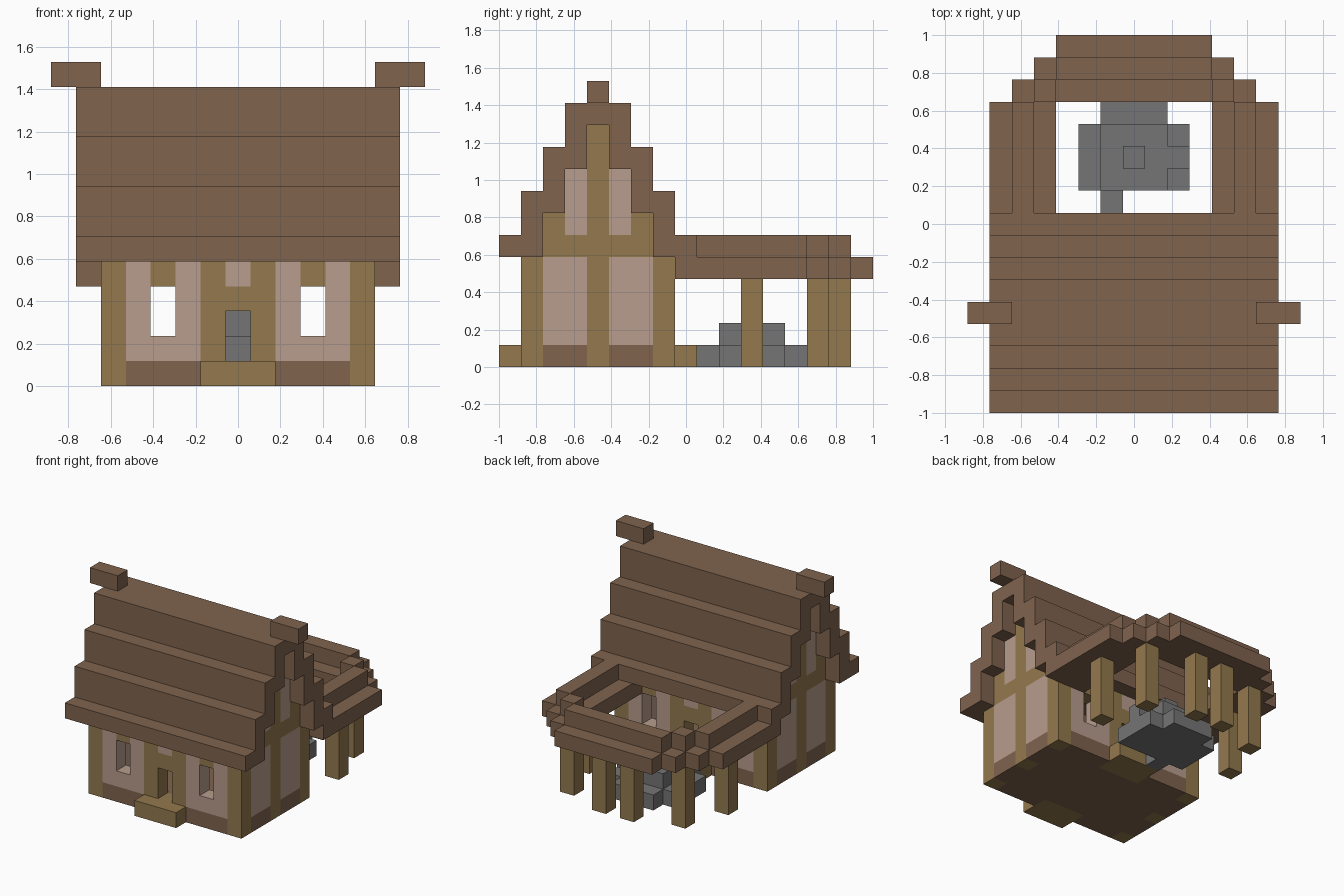
import bpy
import bmesh
from mathutils import Vector

cube = bpy.data.objects.get("Cube")
if cube:
    bpy.data.objects.remove(cube, do_unlink=True)

U = 2 / 17          # edge of one building block
cells = {}          # block position -> (part name, material name)


def make_material(name, rgb):
    mat = bpy.data.materials.new(name)
    mat.use_nodes = True
    color = (*rgb, 1)
    mat.diffuse_color = color
    bsdf = next(n for n in mat.node_tree.nodes if n.type == 'BSDF_PRINCIPLED')
    bsdf.inputs["Base Color"].default_value = color
    bsdf.inputs["Roughness"].default_value = 0.9
    return mat


materials = {
    "dark_wood": make_material("dark_wood", (0.215, 0.125, 0.076)),
    "timber": make_material("timber", (0.292, 0.19, 0.077)),
    "plaster": make_material("plaster", (0.48, 0.335, 0.268)),
    "stone": make_material("stone", (0.178, 0.178, 0.178)),
}


def block(part, mat, x, y, z, mirror=False):
    """Fill inclusive block ranges; a single number means one block."""
    spans = [(v, v) if isinstance(v, int) else v for v in (x, y, z)]
    xs, ys, zs = [range(a, b + 1) for a, b in spans]
    for i in xs:
        for j in ys:
            for k in zs:
                for s in ((1, -1) if mirror else (1,)):
                    cells[s * i, j, k] = (part, mat)


def cut(x, y, z):
    for s in (1, -1):
        for k in z:
            cells.pop((s * x, y, k), None)


# Floor slab
block("floor", "dark_wood", (-5, 5), (1, 7), 0)

# Long walls, front and back
for name, y in (("front_wall", 1), ("back_wall", 7)):
    block(name, "timber", (-5, 5), y, (0, 4))
    block(name, "dark_wood", (2, 4), y, 0, True)
    block(name, "plaster", (2, 4), y, (1, 4), True)
    block(name, "timber", 3, y, 4, True)
    block(name, "plaster", 0, y, 4)
    cut(3, y, (2, 3))       # windows
    cut(0, y, (1, 2))       # doorway

# Gable walls
for name, x in (("left_gable", 5), ("right_gable", -5)):
    for y in (2, 3, 5, 6):
        block(name, "dark_wood", x, y, 0)
        block(name, "plaster", x, y, (1, 4))
    block(name, "timber", x, (2, 6), 5)
    block(name, "timber", x, 2, 6)
    block(name, "timber", x, 6, 6)
    for y in (3, 5):
        block(name, "plaster", x, y, (6, 8))
    block(name, "timber", x, 4, (0, 10))

# Door steps
block("front_step", "timber", (-1, 1), 0, 0)
block("back_step", "timber", (-1, 1), 8, 0)

# Stepped roof, symmetric about the ridge
for y, z in ((0, (5, 5)), (1, (5, 7)), (2, (7, 9)), (3, (9, 11)), (4, (11, 11))):
    for row in (y, 8 - y):
        block("roof", "dark_wood", (-6, 6), row, z)
block("ridge_ends", "dark_wood", (6, 7), 4, 12, True)

# Porch canopy: low outer and inner rings with a raised ring between them
for ring in range(3):
    top = 5 if ring == 1 else 4
    x, y = 4 + ring, 14 + ring
    block("porch_canopy", "dark_wood", x, (8, 13), (4, top), True)
    block("porch_canopy", "dark_wood", (-3, 3), y, (4, top))
    for step in range(ring):
        block("porch_canopy", "dark_wood", x - 1 - step, 14 + step, (4, top), True)

# The roof eave covers the row where the canopy meets it
block("roof", "dark_wood", (-6, 6), 8, 5)

# Porch posts
for x, y in ((5, 11), (4, 14), (1, 15)):
    block("porch_posts", "timber", x, y, (0, 3), True)

# Stone well
block("stone_well", "stone", (-2, 2), (10, 12), 0)
block("stone_well", "stone", (-1, 1), 13, 0)
block("stone_well", "stone", -1, 9, 0)
block("stone_well", "stone", (-1, 1), (10, 12), 1)
block("stone_well", "stone", 2, 11, 1)
block("stone_well", "stone", 0, 11, 2)


def build_part(part):
    """Make one mesh from the exposed faces of a part's blocks."""
    bm = bmesh.new()
    slots = []
    for pos, (owner, mat) in cells.items():
        if owner != part:
            continue
        if mat not in slots:
            slots.append(mat)
        center = Vector((pos[0], pos[1] + 0.5, pos[2] + 0.5))
        for axis in range(3):
            for sign in (1, -1):
                near = list(pos)
                near[axis] += sign
                if tuple(near) in cells:
                    continue
                n, a, b = Vector(), Vector(), Vector()
                n[axis] = sign / 2
                a[(axis + 1) % 3] = 0.5
                b[(axis + 2) % 3] = sign / 2
                corners = (-a - b, a - b, a + b, b - a)
                verts = [bm.verts.new((center + n + c) * U - Vector((0, 1, 0)))
                         for c in corners]
                bm.faces.new(verts).material_index = slots.index(mat)
    bmesh.ops.remove_doubles(bm, verts=bm.verts, dist=U / 100)
    mesh = bpy.data.meshes.new(part)
    bm.to_mesh(mesh)
    bm.free()
    for mat in slots:
        mesh.materials.append(materials[mat])
    bpy.context.collection.objects.link(bpy.data.objects.new(part, mesh))


for part in sorted({owner for owner, _ in cells.values()}):
    build_part(part)
